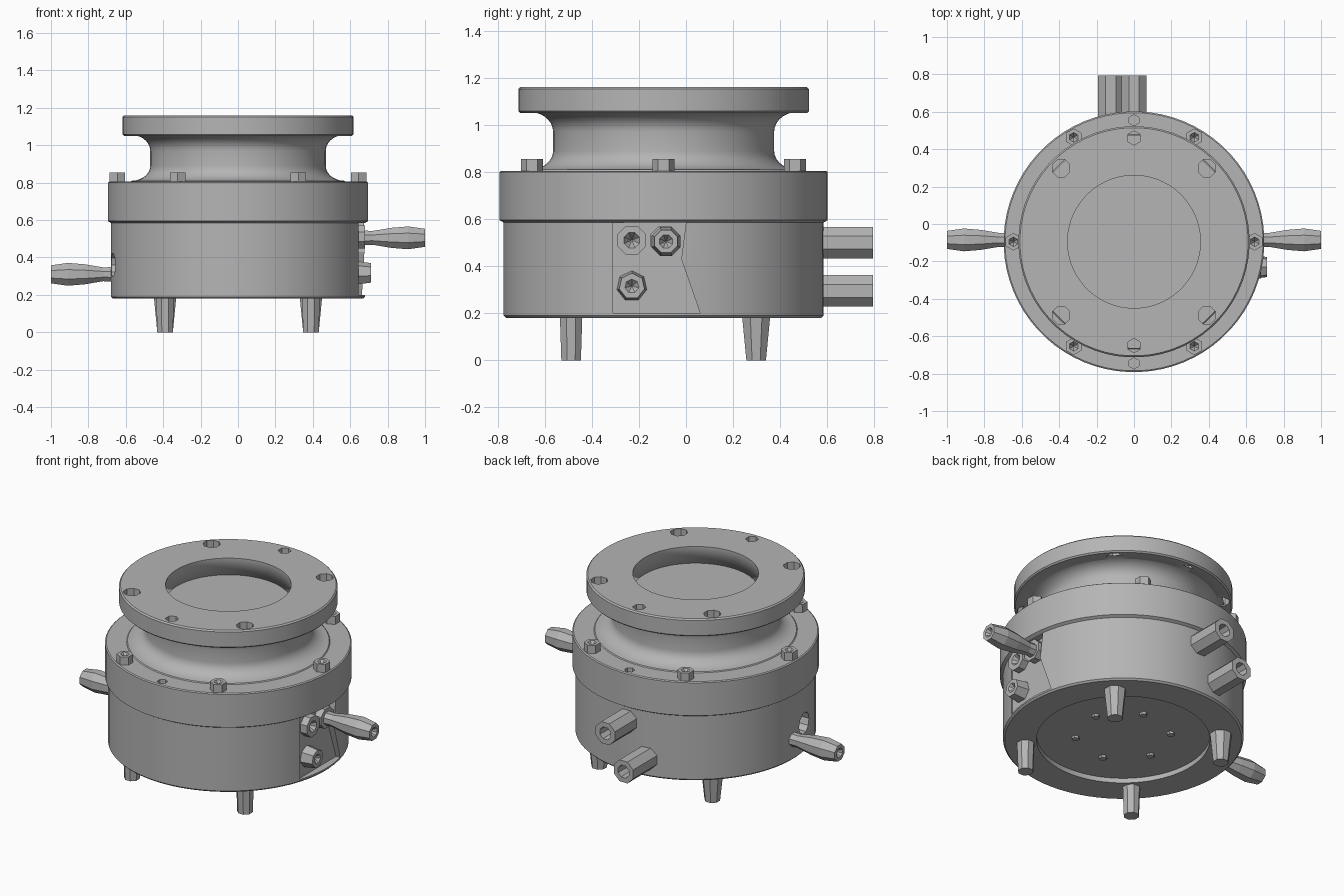
import bpy, bmesh, math
from mathutils import Vector

CY = -0.095  # axis of the round body in y
old = bpy.data.objects.get("Cube")
if old:
    bpy.data.objects.remove(old, do_unlink=True)

grey = bpy.data.materials.new("machined_grey")
grey.use_nodes = True
colour = (0.46, 0.46, 0.46, 1)
grey.diffuse_color = colour
next(n for n in grey.node_tree.nodes if n.type == 'BSDF_PRINCIPLED').inputs["Base Color"].default_value = colour


def finish(name, bm, smooth=True):
    bmesh.ops.recalc_face_normals(bm, faces=bm.faces)
    mesh = bpy.data.meshes.new(name)
    bm.to_mesh(mesh)
    bm.free()
    mesh.materials.append(grey)
    ob = bpy.data.objects.new(name, mesh)
    bpy.context.collection.objects.link(ob)
    if smooth:
        activate(ob)
        bpy.ops.object.shade_smooth_by_angle(angle=math.radians(32))
    return ob


def activate(ob):
    bpy.ops.object.select_all(action='DESELECT')
    ob.select_set(True)
    bpy.context.view_layer.objects.active = ob


def lathe(name, profile, origin, axis=(0, 0, 1), sides=64, smooth=True):
    """Spin (radius, height) pairs about an axis; zero radius closes an end."""
    bm = bmesh.new()
    turn = Vector((0, 0, 1)).rotation_difference(Vector(axis))
    rings = []
    for r, h in profile:
        count = 1 if r == 0 else sides
        ring = []
        for i in range(count):
            a = 2 * math.pi * (i + 0.5) / sides
            p = Vector((r * math.cos(a), r * math.sin(a), h))
            ring.append(bm.verts.new(turn @ p + Vector(origin)))
        rings.append(ring)
    for lo, hi in zip(rings, rings[1:]):
        for i in range(sides):
            j = (i + 1) % sides
            quad = [lo[i % len(lo)], lo[j % len(lo)], hi[j % len(hi)], hi[i % len(hi)]]
            bm.faces.new(list(dict.fromkeys(quad)))
    return finish(name, bm, smooth)


def rod(name, r, length, origin, axis=(0, 0, 1), sides=6):
    return lathe(name, [(0, 0), (r, 0), (r, length), (0, length)], origin, axis, sides, False)


def prism(name, outline, x0, x1):
    """Extrude a (y, z) outline along x."""
    bm = bmesh.new()
    face = bm.faces.new([bm.verts.new((x0, y, z)) for y, z in outline])
    made = bmesh.ops.extrude_face_region(bm, geom=[face])["geom"]
    bmesh.ops.translate(bm, verts=[v for v in made if isinstance(v, bmesh.types.BMVert)],
                        vec=(x1 - x0, 0, 0))
    return finish(name, bm, False)


def cut(target, cutters):
    for c in cutters:
        c.hide_render = True
        mod = target.modifiers.new("cut", 'BOOLEAN')
        mod.operation, mod.solver, mod.object = 'DIFFERENCE', 'EXACT', c
        activate(target)
        bpy.ops.object.modifier_apply(modifier=mod.name)
        bpy.data.objects.remove(c, do_unlink=True)


# Housing drum with stepped upper band and shallow recess underneath
housing = lathe("housing_drum", [(0, .21), (.49, .21), (.49, .18), (.67, .18), (.68, .19),
                                 (.68, .585), (.697, .595), (.697, .80), (.69, .805), (0, .805)],
                (0, CY, 0), sides=72)
panel = [(-.31, .585), (0, .585), (-.02, .43), (.06, .2), (-.31, .2)]
cut(housing, [prism("panel_cutter", panel, .635, .8),
              rod("side_hole_cutter", .065, .2, (-.8, -.21, .36), (1, 0, 0), 10)]
    + [rod("top_hole_cutter", .03, .1, (0, CY + s * .65, .76)) for s in (-1, 1)])

# Waisted neck with a fillet at both ends
neck = [(0, .80), (.58, .80)]
for i in range(8):
    a = math.pi / 2 * i / 7
    neck.append((.57 - .10 * math.sin(a), .89 - .08 * math.cos(a)))
for i in range(8):
    a = math.pi / 2 * i / 7
    neck.append((.57 - .10 * math.cos(a), .97 + .085 * math.sin(a)))
neck += [(.5, 1.056), (0, 1.056)]
lathe("neck", neck, (0, CY, 0))

# Top flange ring with bolt holes
flange = lathe("top_flange", [(.355, 1.05), (.61, 1.05), (.618, 1.058), (.618, 1.152),
                              (.61, 1.16), (.355, 1.16), (.355, 1.05)], (0, CY, 0))
bmesh_clean = bmesh.new()
bmesh_clean.from_mesh(flange.data)
bmesh.ops.remove_doubles(bmesh_clean, verts=bmesh_clean.verts, dist=1e-5)
bmesh.ops.recalc_face_normals(bmesh_clean, faces=bmesh_clean.faces)
bmesh_clean.to_mesh(flange.data)
bmesh_clean.free()
holes = [rod("flange_hole", .05, .2, (sx * .39, CY + sy * .393, 1.0), sides=8)
         for sx in (-1, 1) for sy in (-1, 1)]
holes += [rod("flange_small_hole", .038, .2, (0, CY + sy * .555, 1.0)) for sy in (-1, 1)]
cut(flange, holes)

# Socket bolts around the shoulder
for i, a in enumerate((0, 60, 120, 180, 240, 300)):
    c, s = math.cos(math.radians(a)), math.sin(math.radians(a))
    lathe(f"shoulder_bolt_{i + 1}", [(0, .79), (.047, .79), (.047, .855), (.026, .855), (0, .825)],
          (.645 * c, CY + .645 * s, 0), sides=6, smooth=False)

# Feet, the back pair tapering
for sx, side in ((1, "left"), (-1, "right")):
    for sy, end, top in ((-1, "front", .052), (1, "back", .066)):
        lathe(f"{end}_{side}_foot", [(0, 0), (.045, 0), (top, .2), (0, .2)],
              (sx * .39, CY + sy * .393, 0), sides=8, smooth=False)

# Small screws in the underside recess
for i in range(6):
    a = math.radians(60 * i + 15)
    rod(f"underside_screw_{i + 1}", .022, .02, (.27 * math.cos(a), CY + .27 * math.sin(a), .195))

# Hollow ports on the back
for name, x, z in (("upper", .0, .50), ("lower", -.125, .295)):
    lathe(f"{name}_back_port", [(0, 0), (.072, 0), (.072, .30), (.04, .30), (.035, .2), (0, .2)],
          (x, .495, z), (0, 1, 0), 8, False)

# Side fittings: a narrow stem swelling into a barbed end
stem = [(0, 0), (.045, 0), (.04, .12), (.058, .22), (.066, .31), (.052, .40), (.03, .40), (0, .36)]
lathe("left_fitting", stem, (.60, -.085, .505), (1, 0, 0), 8, False)
lathe("right_fitting", stem, (-.60, -.085, .31), (-1, 0, 0), 8, False)

# Stubs seated in the side panel
socket = [(0, 0), (.066, 0), (.066, .08), (.035, .08), (0, .03)]
lathe("panel_socket", socket, (.60, -.23, .51), (1, 0, 0), 8, False)
lathe("panel_collar", [(.066, 0), (.066, .08), (.04, .08)], (.60, -.09, .51), (1, 0, 0), 8, False)
lathe("panel_plug", [(0, 0), (.07, 0), (.055, .11), (.03, .11), (0, .08)], (.60, -.23, .315), (1, 0, 0), 7, False)
